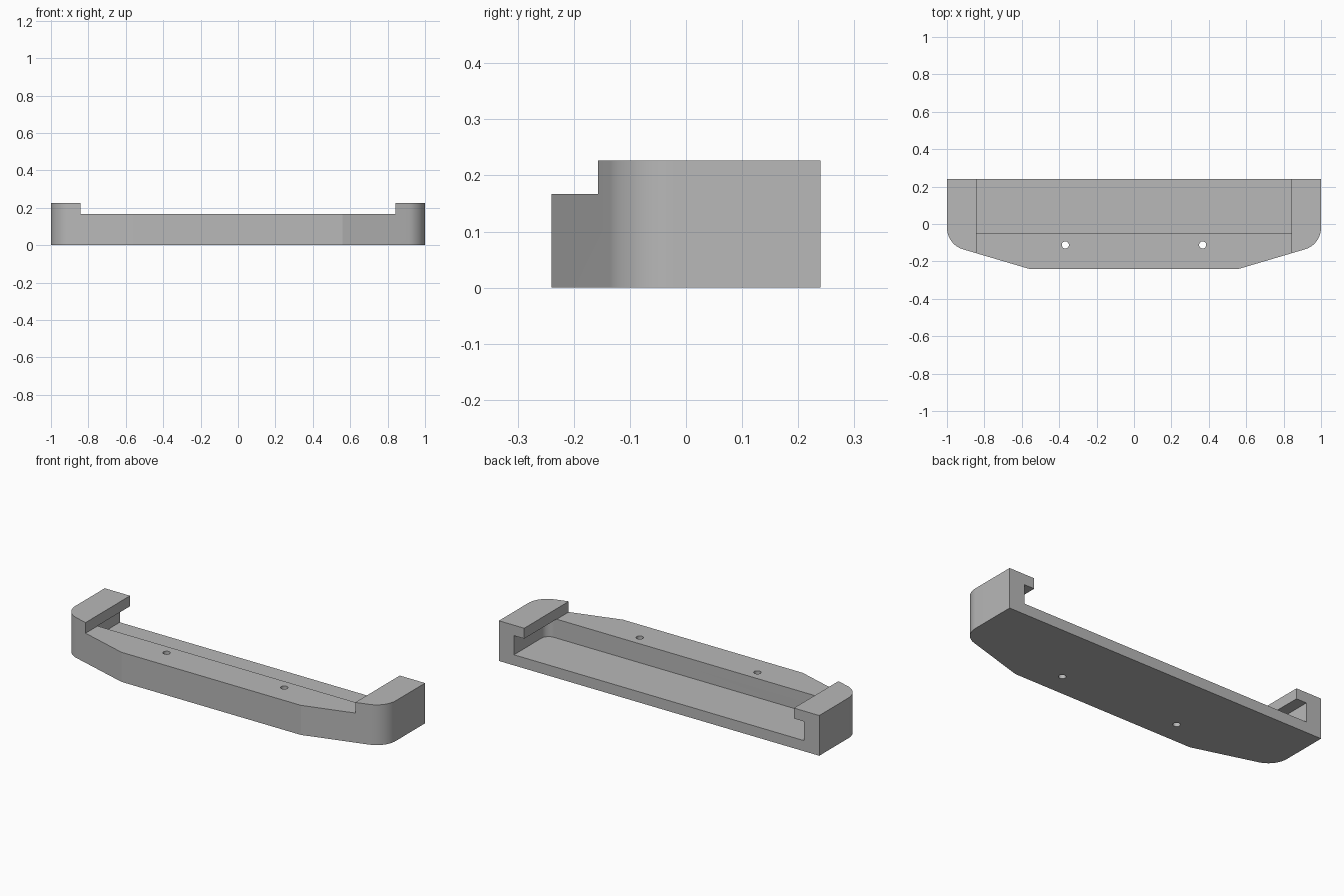
import bpy, bmesh, math
from mathutils import Vector

if "Cube" in bpy.data.objects:
    bpy.data.objects.remove(bpy.data.objects["Cube"], do_unlink=True)

WIDTH, BACK, FRONT = 1.0, 0.24, -0.24
HEIGHT, DECK, FLOOR = 0.227, 0.167, 0.06

grey = bpy.data.materials.new("plain grey")
grey.use_nodes = True
grey.diffuse_color = (0.48, 0.48, 0.48, 1)
grey.node_tree.nodes["Principled BSDF"].inputs["Base Color"].default_value = grey.diffuse_color


def fillet(before, corner, after, radius, steps=14):
    """Points of an arc that rounds one corner of an outline."""
    a, c, b = Vector(before), Vector(corner), Vector(after)
    u, v = (a - c).normalized(), (b - c).normalized()
    half = u.angle(v) / 2
    centre = c + (u + v).normalized() * radius / math.sin(half)
    reach = radius / math.tan(half)
    start, end = c + u * reach - centre, c + v * reach - centre
    turn = math.pi - 2 * half
    return [centre + (start * math.sin((1 - t) * turn) + end * math.sin(t * turn)) / math.sin(turn)
            for t in (i / steps for i in range(steps + 1))]


def mirrored(half):
    """Complete a right-hand half outline across x = 0."""
    return list(half) + [Vector((-p[0], p[1])) for p in reversed(half)]


def prism(name, outline, bottom, top):
    bm = bmesh.new()
    base = bm.faces.new([bm.verts.new((p[0], p[1], bottom)) for p in outline])
    grown = bmesh.ops.extrude_face_region(bm, geom=[base])["geom"]
    bmesh.ops.translate(bm, vec=(0, 0, top - bottom),
                        verts=[g for g in grown if isinstance(g, bmesh.types.BMVert)])
    bmesh.ops.recalc_face_normals(bm, faces=bm.faces)
    mesh = bpy.data.meshes.new(name)
    bm.to_mesh(mesh)
    bm.free()
    mesh.materials.append(grey)
    obj = bpy.data.objects.new(name, mesh)
    bpy.context.collection.objects.link(obj)
    return obj


def cut(target, cutter):
    cutter.hide_render = True
    bpy.context.view_layer.objects.active = target
    mod = target.modifiers.new("cut", "BOOLEAN")
    mod.operation, mod.solver, mod.object = "DIFFERENCE", "EXACT", cutter
    bpy.ops.object.modifier_apply(modifier=mod.name)
    bpy.data.objects.remove(cutter, do_unlink=True)


# Body with tapered front and rounded front corners
nose, corner, rear = (0.56, FRONT), (WIDTH, -0.11), (WIDTH, BACK)
body = prism("bracket_body",
             mirrored([Vector(nose)] + fillet(nose, corner, rear, 0.12) + [Vector(rear)]),
             0, HEIGHT)

# Slot open at the back, running under the end lips
wall, slot_front = 0.906, -0.05
slot_end = (wall, BACK + 0.1)
slot = mirrored(fillet((0, slot_front), (wall, slot_front), slot_end, 0.045) + [Vector(slot_end)])
cut(body, prism("slot_cutter", slot, FLOOR, DECK + 0.001))

# Lowered deck between the two end lips
cut(body, prism("deck_cutter", mirrored([(0.842, -0.5), (0.842, 0.5)]), DECK, 0.4))

# Screw holes
for x in (-0.367, 0.367):
    ring = [(x + 0.019 * math.cos(i * math.tau / 40), -0.112 + 0.019 * math.sin(i * math.tau / 40))
            for i in range(40)]
    cut(body, prism("hole_cutter", ring, -0.1, 0.4))

# Smooth curves, crisp edges
bpy.ops.object.select_all(action="DESELECT")
body.select_set(True)
bpy.context.view_layer.objects.active = body
bpy.ops.object.shade_smooth_by_angle(angle=math.radians(12))
